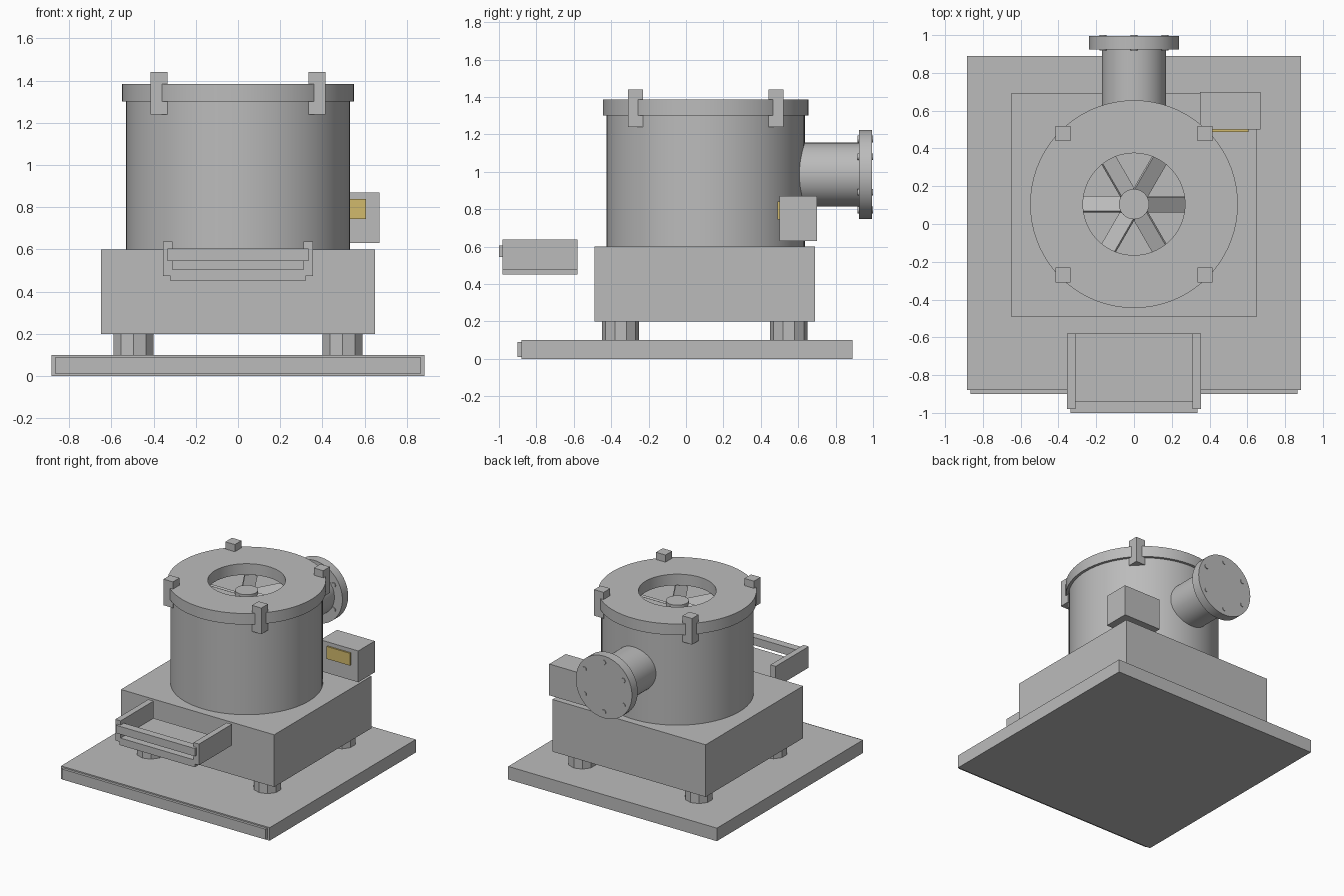
import bpy, bmesh
from math import radians, sin, cos, pi
from mathutils import Matrix, Vector

cube = bpy.data.objects.get("Cube")
if cube:
    bpy.data.objects.remove(cube, do_unlink=True)


def material(name, rgb):
    m = bpy.data.materials.new(name)
    m.use_nodes = True
    m.diffuse_color = (*rgb, 1)
    m.node_tree.nodes["Principled BSDF"].inputs["Base Color"].default_value = (*rgb, 1)
    return m


GREY = material("machine grey", (0.5, 0.5, 0.5))
YELLOW = material("panel yellow", (0.64, 0.49, 0.15))


def finish(bm, name, mat, smooth=False):
    bmesh.ops.recalc_face_normals(bm, faces=bm.faces)
    mesh = bpy.data.meshes.new(name)
    bm.to_mesh(mesh)
    bm.free()
    mesh.materials.append(mat)
    obj = bpy.data.objects.new(name, mesh)
    bpy.context.collection.objects.link(obj)
    if smooth:
        bpy.ops.object.select_all(action='DESELECT')
        obj.select_set(True)
        bpy.context.view_layer.objects.active = obj
        bpy.ops.object.shade_smooth_by_angle(angle=radians(30))
    return obj


def box(name, xs, ys, zs, mat=GREY, turn=Matrix()):
    """Box from its extents along each axis."""
    spans = (xs, ys, zs)
    centre = Vector([(a + b) / 2 for a, b in spans])
    size = [b - a for a, b in spans]
    bm = bmesh.new()
    bmesh.ops.create_cube(bm, size=1, matrix=turn @ Matrix.Translation(centre) @ Matrix.Diagonal((*size, 1)))
    return finish(bm, name, mat)


def cylinder(name, base, radius, length, sides=64, along_y=False):
    """Cylinder rising from its base along z, or running back along y."""
    bm = bmesh.new()
    turn = Matrix.Rotation(radians(-90), 4, 'X') if along_y else Matrix()
    place = Matrix.Translation(base) @ turn @ Matrix.Translation((0, 0, length / 2))
    bmesh.ops.create_cone(bm, cap_ends=True, segments=sides, radius1=radius,
                          radius2=radius, depth=length, matrix=place)
    return finish(bm, name, GREY, sides > 12)


def lathe(name, profile, y, closed=False, sides=72):
    """Turn a radius/height profile about a vertical axis."""
    bm = bmesh.new()
    verts = [bm.verts.new((r, y, z)) for r, z in profile]
    pairs = list(zip(verts, verts[1:]))
    if closed:
        pairs.append((verts[-1], verts[0]))
    edges = [bm.edges.new(p) for p in pairs]
    bmesh.ops.spin(bm, geom=verts + edges, cent=(0, y, 0), axis=(0, 0, 1),
                   angle=2 * pi, steps=sides, use_duplicate=False)
    bmesh.ops.remove_doubles(bm, verts=bm.verts, dist=0.0005)
    return finish(bm, name, GREY, True)


MID = 0.105  # y of the drum axis

# Base slab and front strip
box("base_plate", (-0.885, 0.885), (-0.88, 0.89), (0, 0.1))
box("base_front_strip", (-0.865, 0.865), (-0.9, -0.88), (0.01, 0.09))

# Feet and plinth
for x in (-0.495, 0.495):
    for y in (-0.35, 0.55):
        cylinder("foot", (x, y, 0.1), 0.1, 0.1, sides=10)
box("plinth", (-0.65, 0.65), (-0.49, 0.69), (0.2, 0.6))

# Drum with an open top and a ring lid
lathe("drum", [(0, 0.6), (0.53, 0.6), (0.53, 1.3), (0.5, 1.3), (0.5, 1.21), (0, 1.21)], MID)
lathe("lid_ring", [(0.27, 1.3), (0.55, 1.3), (0.55, 1.385), (0.27, 1.385)], MID, closed=True)

# Lid clamps
for x in (-0.375, 0.375):
    for y in (-0.375, 0.375):
        box("lid_clamp", (x - 0.04, x + 0.04), (MID + y - 0.04, MID + y + 0.04), (1.24, 1.44))

# Impeller: hub and six pitched blades
cylinder("impeller_hub", (0, MID, 1.21), 0.08, 0.1, sides=32)
for i in range(6):
    turn = (Matrix.Translation((0, MID, 1.265)) @ Matrix.Rotation(i * pi / 3, 4, 'Z')
            @ Matrix.Rotation(radians(30), 4, 'X'))
    box("impeller_blade", (0.05, 0.36), (-0.046, 0.046), (-0.008, 0.008), turn=turn)

# Rear outlet pipe, flange and bolts
PIPE_Z = 0.985
cylinder("outlet_pipe", (0, 0.45, PIPE_Z), 0.17, 0.54, along_y=True)
cylinder("outlet_flange", (0, 0.925, PIPE_Z), 0.238, 0.07, along_y=True)
for i in range(6):
    a = i * pi / 3
    cylinder("flange_bolt", (0.19 * sin(a), 0.918, PIPE_Z + 0.19 * cos(a)), 0.018, 0.082,
             sides=12, along_y=True)

# Control box with its panel
box("control_box", (0.35, 0.67), (0.5, 0.7), (0.63, 0.87))
box("control_panel", (0.41, 0.607), (0.488, 0.5), (0.745, 0.84), YELLOW)

# Front tray
for side in (-1, 1):
    box("tray_side", sorted((side * 0.31, side * 0.355)), (-0.98, -0.58), (0.475, 0.637))
box("tray_floor", (-0.32, 0.32), (-0.98, -0.58), (0.45, 0.505))
box("tray_front_bar", (-0.335, 0.335), (-1, -0.94), (0.545, 0.605))
